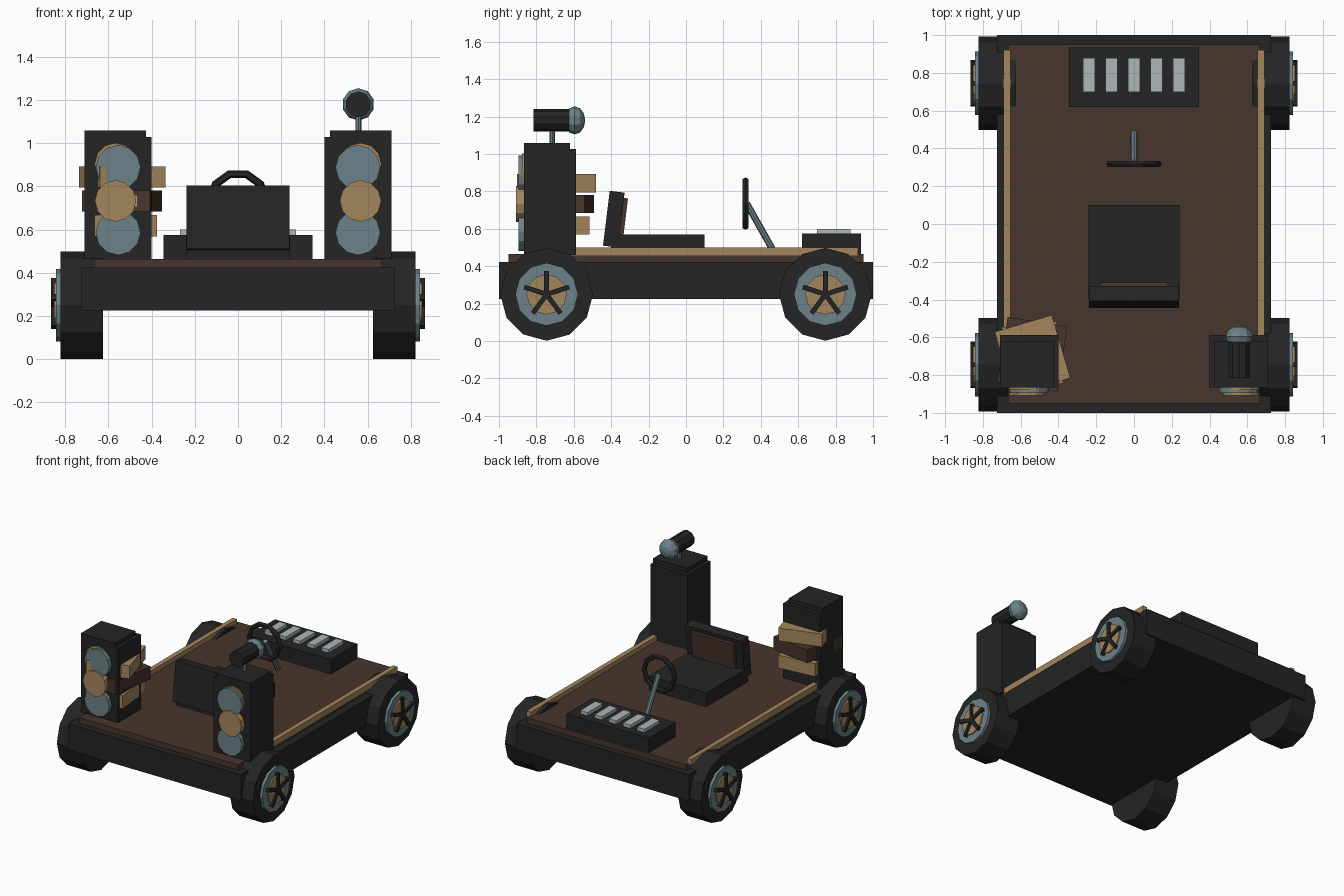
import bpy, bmesh, math
from mathutils import Matrix, Vector, Euler

if "Cube" in bpy.data.objects:
    bpy.data.objects.remove(bpy.data.objects["Cube"])


def material(name, rgb):
    m = bpy.data.materials.new(name)
    m.diffuse_color = (*rgb, 1)
    m.use_nodes = True
    m.node_tree.nodes["Principled BSDF"].inputs["Base Color"].default_value = m.diffuse_color
    return m


BLACK = material("black", (0.018, 0.018, 0.018))
BROWN = material("dark brown", (0.066, 0.035, 0.026))
GOLD = material("tan gold", (0.37, 0.24, 0.108))
BLUE = material("blue grey", (0.15, 0.225, 0.25))
PALE = material("pale grey", (0.42, 0.47, 0.48))
LABEL = material("pale tan", (0.42, 0.34, 0.19))


def finish(name, bm, mat, matrix):
    me = bpy.data.meshes.new(name)
    bm.to_mesh(me)
    bm.free()
    me.materials.append(mat)
    ob = bpy.data.objects.new(name, me)
    ob.matrix_world = matrix
    bpy.context.collection.objects.link(ob)
    return ob


def box(name, mat, centre, size, rot=(0, 0, 0)):
    bm = bmesh.new()
    bmesh.ops.create_cube(bm, size=1)
    bmesh.ops.scale(bm, vec=size, verts=bm.verts)
    return finish(name, bm, mat, Matrix.Translation(centre) @ Euler(rot).to_matrix().to_4x4())


def span(name, mat, x, y, z):
    """Box given by its (min, max) along each axis."""
    lo, hi = Vector((x[0], y[0], z[0])), Vector((x[1], y[1], z[1]))
    return box(name, mat, (lo + hi) / 2, hi - lo)


def rod(name, mat, a, b, radius, sides):
    """Cylinder between two points."""
    a, b = Vector(a), Vector(b)
    d = b - a
    bm = bmesh.new()
    bmesh.ops.create_cone(bm, cap_ends=True, segments=sides, radius1=radius, radius2=radius, depth=d.length)
    return finish(name, bm, mat, Matrix.Translation((a + b) / 2) @ d.to_track_quat('Z', 'Y').to_matrix().to_4x4())


# Chassis, deck and side rails
span("chassis", BLACK, (-0.725, 0.725), (-1, 1), (0.225, 0.424))
span("deck", BROWN, (-0.667, 0.667), (-0.95, 0.95), (0.42, 0.465))

for s, side in ((-1, "left"), (1, "right")):
    box(side + "_rail", GOLD, (s * 0.672, 0.1, 0.477), (0.036, 1.64, 0.046))

    # Wheels with rim, hub plate and five spokes
    for y, end in ((-0.745, "front"), (0.745, "back")):
        n = f"{end}_{side}_"
        rod(n + "tyre", BLACK, (s * 0.625, y, 0.25), (s * 0.822, y, 0.25), 0.248, 12)
        rod(n + "rim", BLUE, (s * 0.81, y, 0.25), (s * 0.842, y, 0.25), 0.168, 12)
        rod(n + "hub_plate", GOLD, (s * 0.83, y, 0.25), (s * 0.852, y, 0.25), 0.108, 12)
        for i in range(5):
            a = i * math.tau / 5
            box(n + "spoke", BLACK, (s * 0.853, y - 0.063 * math.sin(a), 0.25 + 0.063 * math.cos(a)),
                (0.024, 0.026, 0.126), (a, 0, 0))

    # Speaker cabinet with stepped cap and stacked cones
    x0, x1 = sorted((s * 0.40, s * 0.71))
    span(side + "_speaker", BLACK, (x0, x1), (-0.865, -0.588), (0.46, 1.028))
    x0, x1 = sorted((s * 0.425, s * 0.71))
    span(side + "_speaker_cap", BLACK, (x0, x1), (-0.865, -0.62), (1.02, 1.06))
    for name, mat, x, z, r, depth in (("upper_ring", GOLD, 0.567, 0.905, 0.097, 0.013),
                                      ("upper_cone", BLUE, 0.555, 0.888, 0.104, 0.03),
                                      ("middle_cone", GOLD, 0.567, 0.733, 0.096, 0.043),
                                      ("lower_cone", BLUE, 0.555, 0.586, 0.104, 0.03)):
        rod(f"{side}_{name}", mat, (s * x, -0.855, z), (s * x, -0.865 - depth, z), r, 12)

# Crates stacked through the left speaker, each with a front label
for name, mat, lab, x, y, z, w, d, deg in (
        ("upper_crate", GOLD, LABEL, -0.537, -0.693, 0.843, 0.315, 0.347, 16.5),
        ("middle_crate", BROWN, LABEL, -0.538, -0.69, 0.733, 0.32, 0.35, -9),
        ("lower_crate", GOLD, LABEL, -0.537, -0.695, 0.618, 0.29, 0.33, 6)):
    a = math.radians(deg)
    box(name, mat, (x, y, z), (w, d, 0.098), (0, 0, a))
    off = d / 2 + 0.002
    box(name + "_label", lab, (x + off * math.sin(a), y - off * math.cos(a), z), (w * 0.62, 0.008, 0.05), (0, 0, a))

# Seat with tilted backrest and pad
span("seat", BLACK, (-0.24, 0.24), (-0.40, 0.10), (0.46, 0.57))
tilt = math.radians(-7)
box("seat_back", BLACK, (0, -0.386, 0.652), (0.475, 0.08, 0.295), (tilt, 0, 0))
box("seat_pad", BROWN, (0, -0.337, 0.65), (0.36, 0.026, 0.23), (tilt, 0, 0))

# Steering wheel and column
bpy.ops.mesh.primitive_torus_add(major_segments=10, minor_segments=6, major_radius=0.128, minor_radius=0.019,
                                 location=(0, 0.318, 0.735), rotation=(math.pi / 2, 0, 0))
wheel = bpy.context.object
wheel.name = "steering_wheel"
wheel.data.materials.append(BLACK)
rod("steering_column", BLUE, (0, 0.48, 0.46), (0, 0.325, 0.735), 0.018, 8)

# Keyboard box with five keys
span("keyboard", BLACK, (-0.345, 0.345), (0.62, 0.935), (0.46, 0.575))
for i in range(-2, 3):
    span("key", PALE, (i * 0.119 - 0.031, i * 0.119 + 0.031), (0.70, 0.88), (0.57, 0.60))

# Microphone on the right speaker
rod("microphone_post", BLUE, (0.557, -0.715, 1.05), (0.557, -0.715, 1.15), 0.014, 8)
rod("microphone_body", BLACK, (0.557, -0.815, 1.18), (0.557, -0.59, 1.18), 0.06, 10)
bm = bmesh.new()
bmesh.ops.create_uvsphere(bm, u_segments=10, v_segments=6, radius=0.075)
bmesh.ops.scale(bm, vec=(1, 1, 0.75), verts=bm.verts)
finish("microphone_head", bm, BLUE, Matrix.Translation((0.557, -0.595, 1.18)) @ Matrix.Rotation(math.pi / 2, 4, 'X'))
